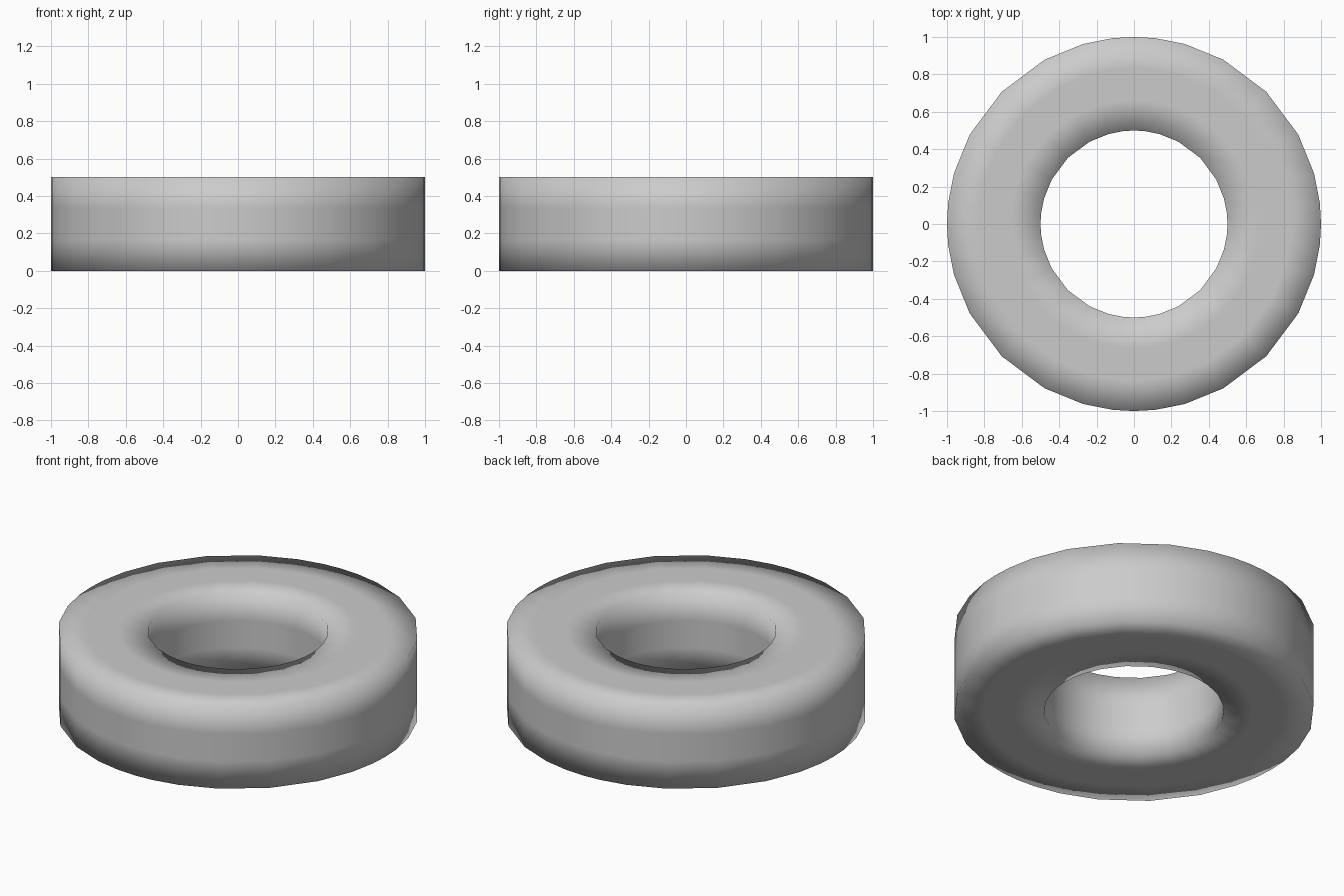
import bpy, bmesh, math

if "Cube" in bpy.data.objects:
    bpy.data.objects.remove(bpy.data.objects["Cube"])

# Rectangular cross-section: inner/outer radius, height, each side cut in thirds
R_IN, R_OUT, H, CUTS = 0.5, 1.0, 0.5, 3
corners = [(R_IN, 0), (R_OUT, 0), (R_OUT, H), (R_IN, H)]
profile = []
for (r0, z0), (r1, z1) in zip(corners, corners[1:] + corners[:1]):
    for i in range(CUTS):
        t = i / CUTS
        profile.append((r0 + (r1 - r0) * t, z0 + (z1 - z0) * t))

# Segment angles: finer near the axes, coarser near the diagonals
octant = [0, 6.5, 15.7, 28.5]
quarter = octant + [45] + [90 - a for a in reversed(octant[1:])]
angles = [math.radians(q * 90 + a) for q in range(4) for a in quarter]

# Sweep the section round z
bm = bmesh.new()
rings = [[bm.verts.new((r * math.cos(a), r * math.sin(a), z)) for r, z in profile]
         for a in angles]
n = len(profile)
for k, ring in enumerate(rings):
    nxt = rings[(k + 1) % len(rings)]
    for j in range(n):
        m = (j + 1) % n
        bm.faces.new((ring[j], nxt[j], nxt[m], ring[m])).smooth = True
bmesh.ops.recalc_face_normals(bm, faces=bm.faces[:])

mesh = bpy.data.meshes.new("ring")
bm.to_mesh(mesh)
bm.free()
bpy.context.collection.objects.link(bpy.data.objects.new("ring", mesh))
